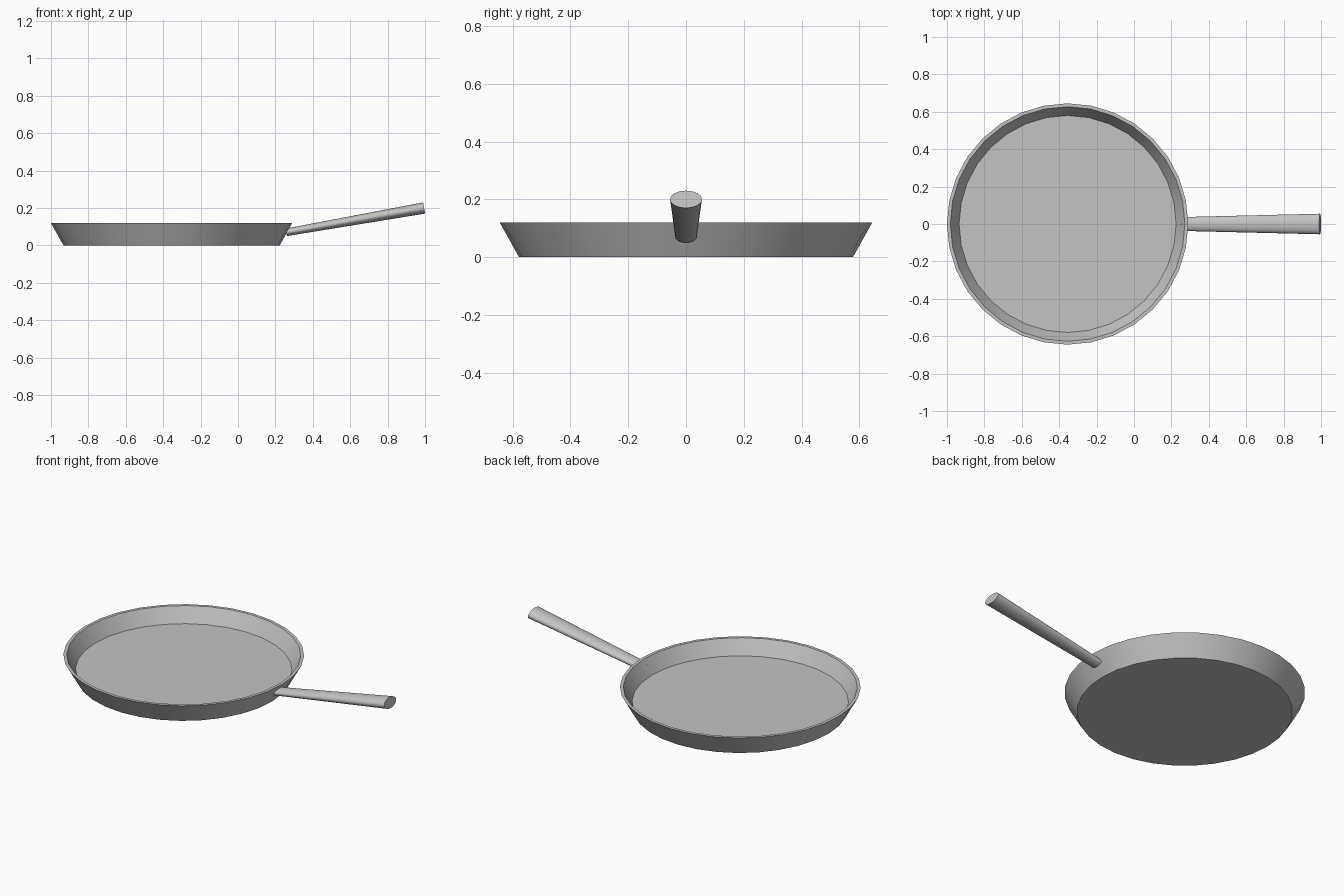
import bpy
import bmesh
from math import radians, sin, cos, pi
from mathutils import Matrix, Vector

cube = bpy.data.objects.get("Cube")
if cube:
    bpy.data.objects.remove(cube, do_unlink=True)

# Single metal colour
metal = bpy.data.materials.new("grey metal")
metal.use_nodes = True
GREY = (0.55, 0.55, 0.55, 1)
metal.diffuse_color = GREY
metal.node_tree.nodes["Principled BSDF"].inputs["Base Color"].default_value = GREY


def finish(name, bm):
    """Turn a bmesh into a smooth-shaded object with sharp rims."""
    bmesh.ops.recalc_face_normals(bm, faces=bm.faces)
    mesh = bpy.data.meshes.new(name)
    bm.to_mesh(mesh)
    bm.free()
    mesh.materials.append(metal)
    obj = bpy.data.objects.new(name, mesh)
    bpy.context.collection.objects.link(obj)
    bpy.ops.object.select_all(action='DESELECT')
    obj.select_set(True)
    bpy.context.view_layer.objects.active = obj
    bpy.ops.object.shade_smooth_by_angle(angle=radians(30))
    return obj


def lathe(profile, sides, centre_x):
    """Stack rings of (radius, height) and close both ends with flat discs."""
    bm = bmesh.new()
    rings = []
    for r, z in profile:
        angles = [2 * pi * i / sides for i in range(sides)]
        rings.append([bm.verts.new((centre_x + r * cos(a), r * sin(a), z)) for a in angles])
    for low, high in zip(rings, rings[1:]):
        for i in range(sides):
            j = (i + 1) % sides
            bm.faces.new((low[i], low[j], high[j], high[i]))
    bm.faces.new(rings[0])
    bm.faces.new(rings[-1])
    return bm


# Pan body: underside, flared outer wall, flat rim, inner wall, cooking floor
profile = [(0.578, 0), (0.645, 0.12), (0.627, 0.12), (0.58, 0.035)]
finish("pan_body", lathe(profile, 32, -0.355))

# Handle: flattened taper rising away from the wall
start = Vector((0.258, 0, 0.07))
end = Vector((0.995, 0, 0.2))
length = (end - start).length
bm = bmesh.new()
bmesh.ops.create_cone(bm, cap_ends=True, segments=32, radius1=0.037, radius2=0.055, depth=length)
place = (Matrix.Translation((start + end) / 2)
         @ Matrix.Rotation(radians(80), 4, 'Y')
         @ Matrix.Diagonal((0.55, 1, 1, 1)))
bmesh.ops.transform(bm, matrix=place, verts=bm.verts)
finish("handle", bm)
